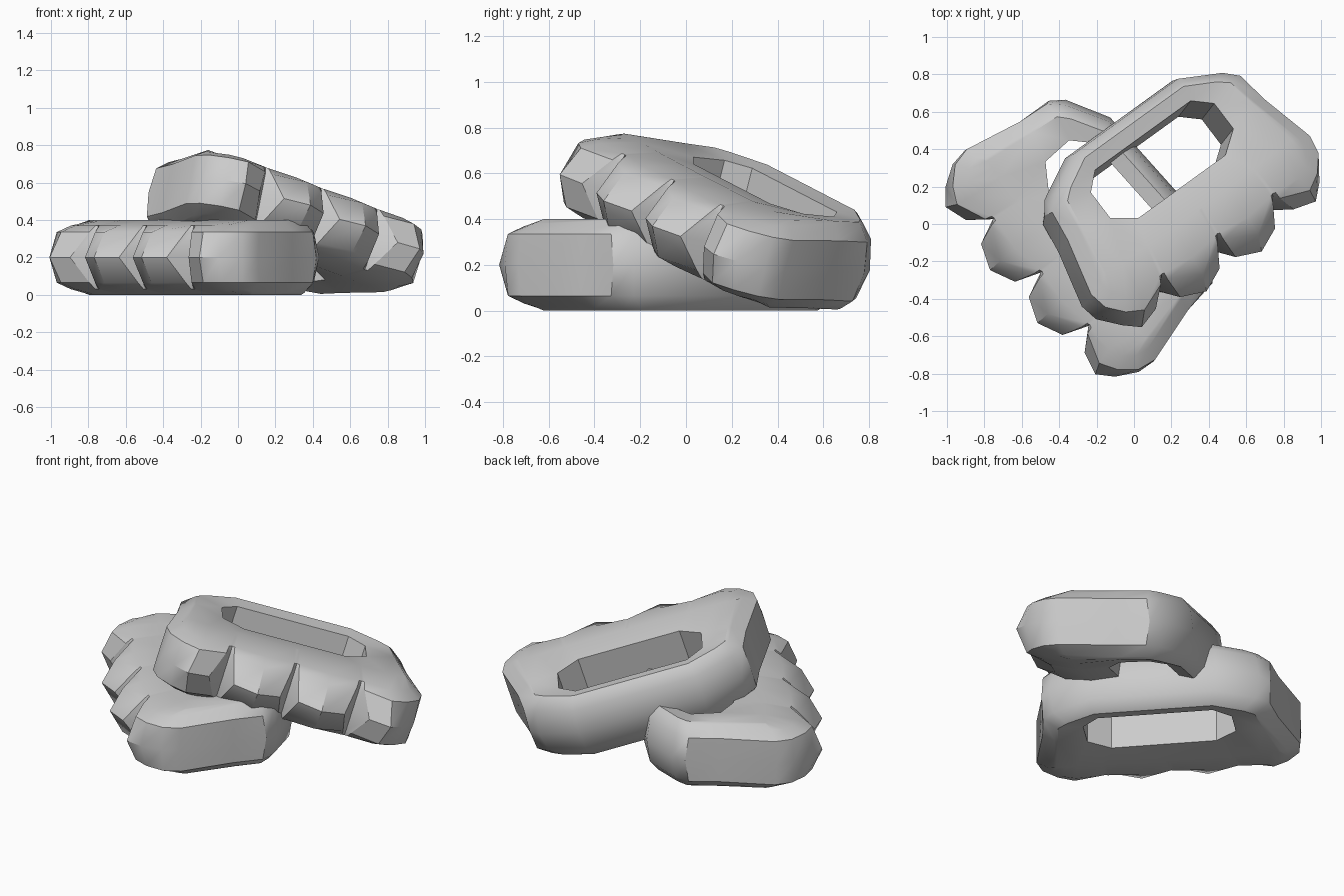
import bpy, bmesh
from mathutils import Matrix, Vector

if "Cube" in bpy.data.objects:
    bpy.data.objects.remove(bpy.data.objects["Cube"])

# Half outlines (length, depth) from the middle notch round to the back bar
OUTER = [(0, -.545), (.055, -.68), (.19, -.738), (.327, -.68), (.383, -.545),
         (.475, -.655), (.60, -.69), (.68, -.62), (.745, -.51), (.757, -.41),
         (.675, -.09), (.655, .10), (.60, .17), (.37, .285)]
# shoulder: notch walls fan out from the crease to the bump's mid height
SHOULDER = [(0, -.545), (.02, -.575), (.19, -.665), (.363, -.575), (.383, -.545),
            (.41, -.575), (.57, -.635), (.66, -.585), (.735, -.50), (.755, -.40),
            (.675, -.09), (.65, .08), (.58, .15), (.36, .265)]
TOP = [(0, -.535), (.015, -.54), (.19, -.56), (.368, -.54), (.383, -.535),
       (.40, -.54), (.55, -.55), (.62, -.52), (.67, -.46), (.685, -.39),
       (.605, -.08), (.58, .08), (.52, .13), (.35, .22)]
HOLE = [(.30, -.22), (.425, -.13), (.425, .04), (.33, .125)]
# crest: where the rounded finger side reaches full thickness
CREST = [(x * .95, max(y, -.38 + .02 * i / 9)) if i < 10 else (x * .97, y * .95)
         for i, (x, y) in enumerate(TOP)]
TOP_Z = [.17] * 9 + [.18] + [.19] * 4


def layer(half, z):
    zs = z if isinstance(z, list) else [z] * len(half)
    pts = [(x, y, h) for (x, y), h in zip(half, zs)]
    return pts + [(-x, y, h) for x, y, h in reversed(pts) if x > 0]


def skin(bm, layers):
    rings = [[bm.verts.new(p) for p in pts] for pts in layers]
    for a, b in zip(rings, rings[1:]):
        n = len(a)
        for i in range(n):
            j = (i + 1) % n
            bm.faces.new((a[i], a[j], b[j], b[i]))
    return rings


def ring_edges(bm, ring):
    return [bm.edges.get((ring[i], ring[(i + 1) % len(ring)])) for i in range(len(ring))]


def knuckle_grip(name, u, v, centre):
    bm = bmesh.new()
    # bumpy outer shell and the slot walls
    low = [-z for z in TOP_Z]
    outer = skin(bm, [layer(CREST, -.2), layer(TOP, low), layer(SHOULDER, -.135),
                      layer(OUTER, 0),
                      layer(SHOULDER, .135), layer(TOP, TOP_Z), layer(CREST, .2)])
    slot = skin(bm, [layer(HOLE, -.18), layer(HOLE, .18)])
    # top and bottom around the slot
    for k in (0, -1):
        bmesh.ops.triangle_fill(bm, use_beauty=True, normal=(0, 0, 1),
                                edges=ring_edges(bm, outer[k]) + ring_edges(bm, slot[k]))
    bmesh.ops.recalc_face_normals(bm, faces=bm.faces[:])
    me = bpy.data.meshes.new(name)
    bm.to_mesh(me)
    bm.free()
    ob = bpy.data.objects.new(name, me)
    bpy.context.collection.objects.link(ob)
    # orient by length axis and depth axis
    u = Vector(u).normalized()
    n = u.cross(Vector(v)).normalized()
    rot = Matrix((u, n.cross(u), n)).transposed().to_4x4()
    ob.matrix_world = Matrix.Translation(centre) @ rot
    bpy.ops.object.select_all(action='DESELECT')
    ob.select_set(True)
    bpy.context.view_layer.objects.active = ob
    bpy.ops.object.shade_smooth_by_angle(angle=.6)
    return ob


# One grip lies flat, the other leans across it
knuckle_grip("lower_grip", (.667, -.745, 0), (.745, .667, 0), (-.093, .104, .2))
knuckle_grip("upper_grip", (.775, .56, -.29), (-.60, .79, -.08), (.09, .332, .365))
